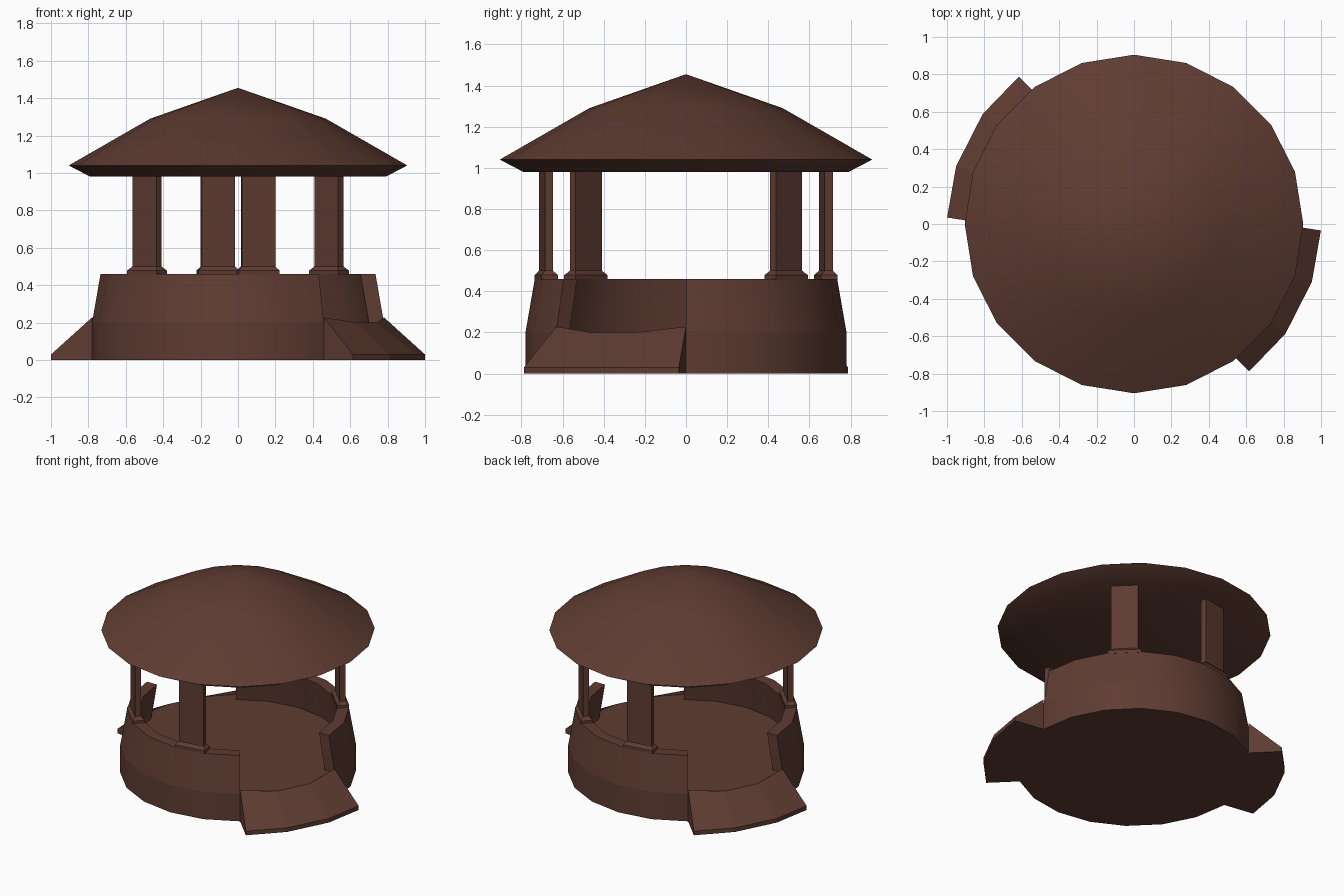
import bpy
import bmesh
from math import radians, pi, sin, cos
from mathutils import Vector

if "Cube" in bpy.data.objects:
    bpy.data.objects.remove(bpy.data.objects["Cube"], do_unlink=True)

SIDES = 20
STEP = 2 * pi / SIDES

brown = bpy.data.materials.new("dark_brown_wood")
brown.use_nodes = True
colour = (0.114, 0.045, 0.032, 1)
brown.diffuse_color = colour
brown.node_tree.nodes["Principled BSDF"].inputs["Base Color"].default_value = colour


def polar(r, a, z):
    return Vector((r * cos(a), r * sin(a), z))


def loft(name, loops, smooth=True):
    """Skin a row of closed loops and cap both ends."""
    bm = bmesh.new()
    rows = [[bm.verts.new(p) for p in loop] for loop in loops]
    n = len(rows[0])
    for a, b in zip(rows, rows[1:]):
        for i in range(n):
            j = (i + 1) % n
            bm.faces.new((a[i], a[j], b[j], b[i]))
    bm.faces.new(rows[0])
    bm.faces.new(rows[-1])
    bmesh.ops.remove_doubles(bm, verts=bm.verts, dist=0.0001)
    bmesh.ops.recalc_face_normals(bm, faces=bm.faces)
    mesh = bpy.data.meshes.new(name)
    bm.to_mesh(mesh)
    bm.free()
    obj = bpy.data.objects.new(name, mesh)
    bpy.context.collection.objects.link(obj)
    mesh.materials.append(brown)
    if smooth:
        bpy.ops.object.select_all(action='DESELECT')
        obj.select_set(True)
        bpy.context.view_layer.objects.active = obj
        bpy.ops.object.shade_smooth_by_angle(angle=radians(30))
    return obj


def ring(r, z):
    return [polar(r, i * STEP, z) for i in range(SIDES)]


def turned(name, profile):
    return loft(name, [ring(r, z) for r, z in profile])


# Round floor drum
turned("base", [(0.78, 0), (0.78, 0.2)])

# Roof: soffit, sloping eave, main slope, shallower cap
roof = turned("roof", [(0.79, 0.98), (0.905, 1.04), (0.47, 1.29), (0.00001, 1.455)])


def wall(name, turn):
    profile = [(0.78, 0.2), (0.735, 0.46), (0.655, 0.46), (0.70, 0.2)]
    loft(name, [[polar(r, turn + k * STEP, z) for r, z in profile] for k in range(8)])


def ramp(name, turn):
    loops = []
    for k in range(4):
        a = turn - k * STEP
        inner = polar(0.78, a, 0)
        if k in (0, 3):
            # Ends run square to their own side of the drum
            side = a - STEP / 2 if k == 0 else a + STEP / 2
            outer = inner + polar(0.222, side, 0)
            top = 0.228
        else:
            outer = polar(1.0, a, 0)
            top = 0.2
        loops.append([inner, inner + Vector((0, 0, top)),
                      outer + Vector((0, 0, 0.03)), outer])
    loft(name, loops, smooth=False)


def pillar(name, angle, levels):
    out = polar(1, angle, 0)
    side = Vector((-out.y, out.x, 0))
    loops = []
    for z, w, d in levels:
        c = polar(0.688, angle, z)
        loops.append([c + side * (w / 2 * s) + out * (d / 2 * t)
                      for s, t in ((-1, -1), (1, -1), (1, 1), (-1, 1))])
    loft(name, loops, smooth=False)


# Each half repeats after a half turn
for half, turn in (("back", 0), ("front", pi)):
    wall(half + "_wall", turn)
    ramp(half + "_ramp", turn)
    for i, degrees in enumerate((45, 99)):
        a = turn + radians(degrees)
        label = f"{half}_pillar_{i + 1}"
        pillar(label, a, [(0.46, 0.18, 0.04), (0.98, 0.18, 0.04)])
        pillar(label + "_foot", a,
               [(0.455, 0.22, 0.08), (0.478, 0.22, 0.08), (0.5, 0.18, 0.04)])
